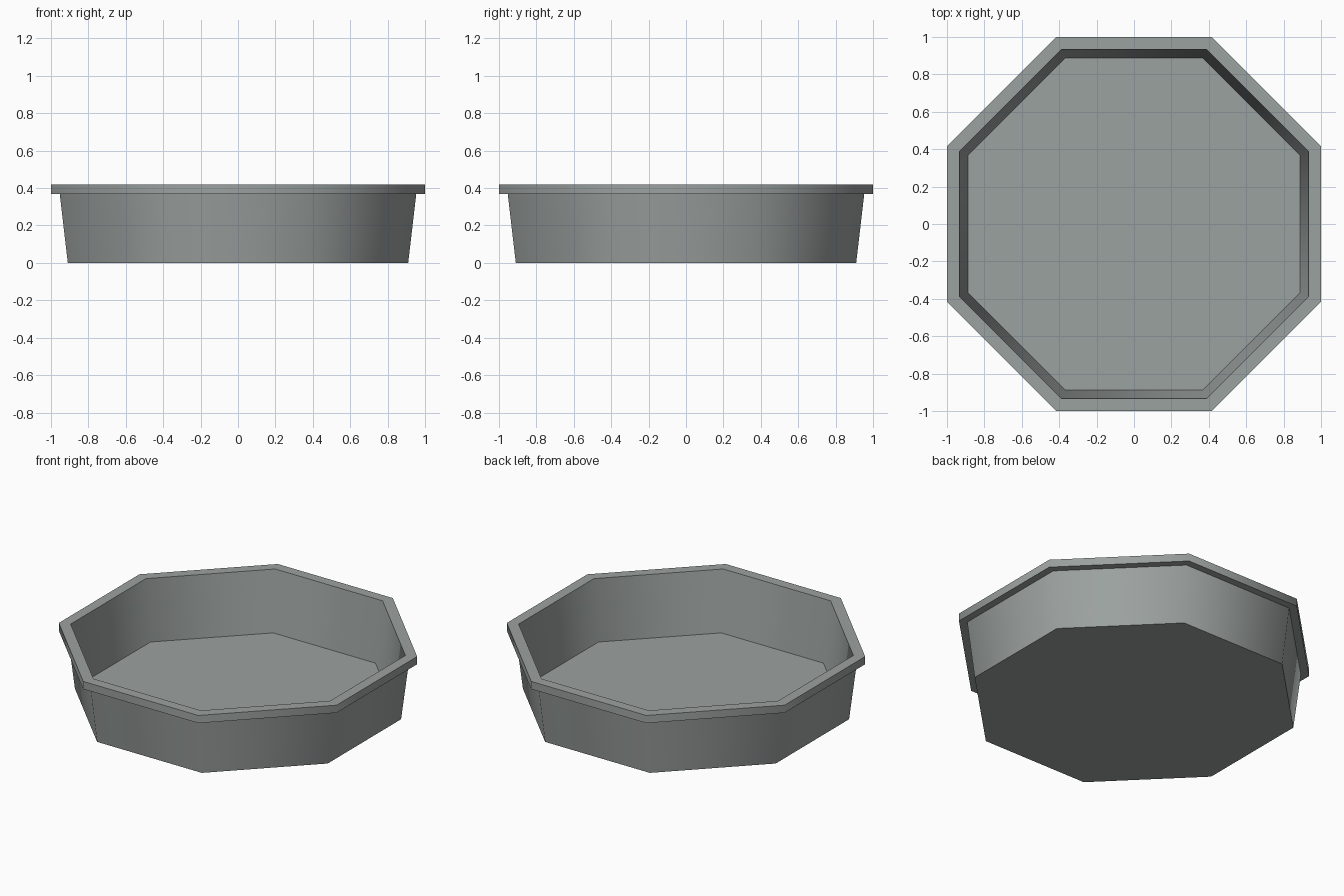
import bpy, bmesh, math

if "Cube" in bpy.data.objects:
    bpy.data.objects.remove(bpy.data.objects["Cube"])

# Colour
grey = bpy.data.materials.new("grey plastic")
grey.diffuse_color = (0.33, 0.36, 0.352, 1)
grey.use_nodes = True
grey.node_tree.nodes["Principled BSDF"].inputs["Base Color"].default_value = grey.diffuse_color

# Cross-section of the tray: (distance from centre to flat side, height)
profile = [
    (0.91, 0.0), (0.953, 0.368),      # outer wall
    (1.0, 0.368), (1.0, 0.418),       # overhanging rim
    (0.934, 0.418), (0.888, 0.025),   # inner wall down to the floor
]
SIDES = 8


def ring(bm, apothem, z):
    r = apothem / math.cos(math.pi / SIDES)
    angles = [(i + 0.5) * 2 * math.pi / SIDES for i in range(SIDES)]
    return [bm.verts.new((r * math.cos(a), r * math.sin(a), z)) for a in angles]


# Tray: octagonal rings bridged, closed by underside and floor
bm = bmesh.new()
rings = [ring(bm, a, z) for a, z in profile]
for lo, hi in zip(rings, rings[1:]):
    for i in range(SIDES):
        j = (i + 1) % SIDES
        bm.faces.new((lo[i], lo[j], hi[j], hi[i]))
bm.faces.new(list(reversed(rings[0])))
bm.faces.new(rings[-1])
bmesh.ops.recalc_face_normals(bm, faces=bm.faces)

mesh = bpy.data.meshes.new("octagonal_tray")
bm.to_mesh(mesh)
bm.free()
mesh.materials.append(grey)
tray = bpy.data.objects.new("octagonal_tray", mesh)
bpy.context.collection.objects.link(tray)

# Soft shading around the sides, crisp rim and floor edges
bpy.context.view_layer.objects.active = tray
tray.select_set(True)
bpy.ops.object.shade_smooth_by_angle(angle=math.radians(60))
